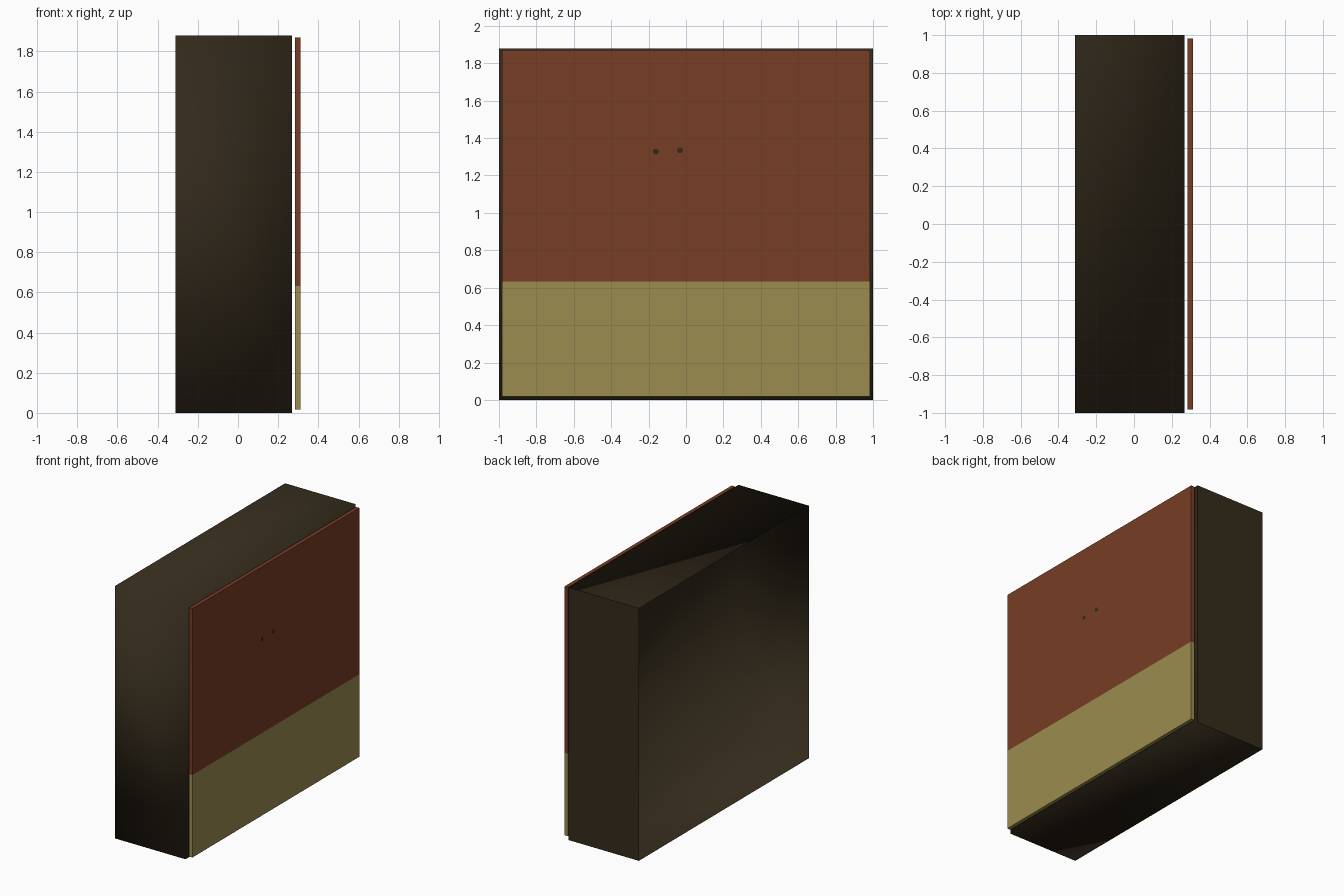
import bpy, bmesh, math
from mathutils import Matrix, Vector

if "Cube" in bpy.data.objects:
    bpy.data.objects.remove(bpy.data.objects["Cube"])


def material(name, rgb):
    m = bpy.data.materials.new(name)
    m.diffuse_color = (*rgb, 1.0)
    m.use_nodes = True
    m.node_tree.nodes["Principled BSDF"].inputs["Base Color"].default_value = m.diffuse_color
    return m


DARK = material("dark brown", (0.033, 0.023, 0.011))
RUST = material("rust red", (0.186, 0.047, 0.018))
OLIVE = material("olive tan", (0.330, 0.262, 0.078))


def box(name, lo, hi, mats, split_z=None, open_back=False):
    """Box between two corners, optionally cut at one height or open at -x."""
    lo, hi = Vector(lo), Vector(hi)
    bm = bmesh.new()
    bmesh.ops.create_cube(bm, size=1, matrix=Matrix.Translation((lo + hi) / 2)
                          @ Matrix.Diagonal((*(hi - lo), 1)))
    bm.normal_update()
    if open_back:
        bmesh.ops.delete(bm, geom=[f for f in bm.faces if f.normal.x < -0.9],
                         context='FACES_ONLY')
    if split_z is not None:
        bmesh.ops.bisect_plane(bm, geom=bm.verts[:] + bm.edges[:] + bm.faces[:],
                               plane_co=(0, 0, split_z), plane_no=(0, 0, 1))
        for f in bm.faces:
            f.material_index = int(f.calc_center_median().z < split_z)
    me = bpy.data.meshes.new(name)
    bm.to_mesh(me)
    bm.free()
    ob = bpy.data.objects.new(name, me)
    for m in mats:
        me.materials.append(m)
    bpy.context.collection.objects.link(ob)
    return ob


# cabinet body: shell open at the back, softly shaded, hard edge around the +y side
body = box("cabinet_body", (-0.312, -1, 0), (0.268, 1, 1.88), [DARK], open_back=True)
for p in body.data.polygons:
    p.use_smooth = True
for e in body.data.edges:
    e.use_edge_sharp = all(body.data.vertices[v].co.y > 0 for v in e.vertices)

# front panel: doors above, drawer front below, standing just clear of the body
panel = box("front_panel", (0.284, -0.983, 0.018), (0.312, 0.983, 1.87),
            [RUST, OLIVE], split_z=0.632)

# two small flush knobs on the doors
for y, z in ((-0.161, 1.328), (-0.032, 1.335)):
    bpy.ops.mesh.primitive_cylinder_add(vertices=12, radius=0.016, depth=0.004,
                                        location=(0.3103, y, z),
                                        rotation=(0, math.pi / 2, 0))
    knob = bpy.context.object
    knob.name = "knob"
    knob.data.materials.append(DARK)
